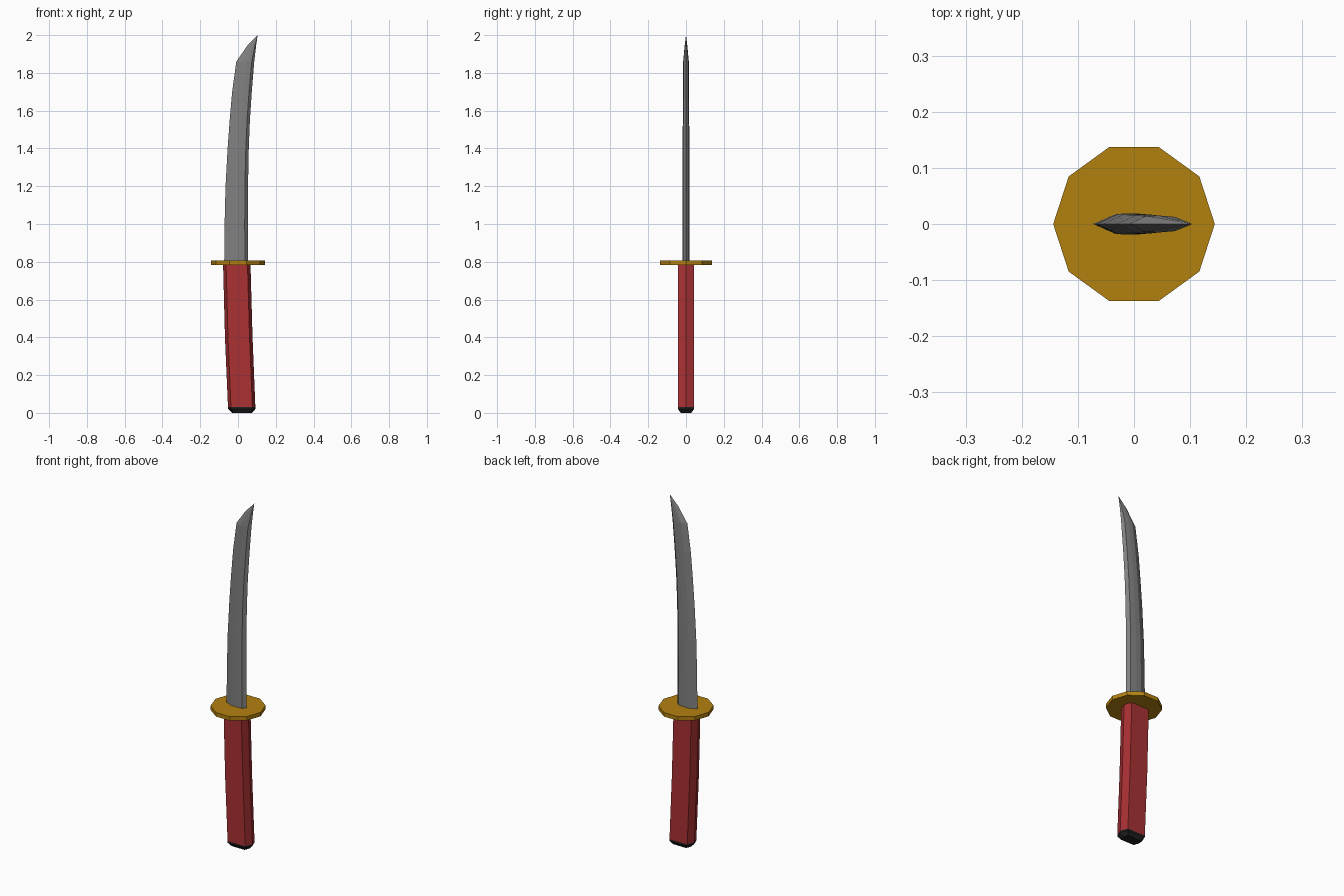
import bpy, bmesh, math

cube = bpy.data.objects.get("Cube")
if cube:
    bpy.data.objects.remove(cube, do_unlink=True)


def material(name, rgb):
    m = bpy.data.materials.new(name)
    m.use_nodes = True
    m.diffuse_color = (*rgb, 1)
    m.node_tree.nodes["Principled BSDF"].inputs["Base Color"].default_value = (*rgb, 1)
    return m


steel = material("steel grey", (0.22, 0.22, 0.22))
red = material("grip red", (0.40, 0.031, 0.034))
gold = material("guard gold", (0.45, 0.22, 0.005))
black = material("pommel black", (0.015, 0.015, 0.015))


def loft(name, shape, sections, mat, tip=None):
    """Skin a unit outline through sections of (z, left, right, half depth)."""
    bm = bmesh.new()
    rings = []
    for z, left, right, depth in sections:
        mid, half = (left + right) / 2, (right - left) / 2
        rings.append([bm.verts.new((mid + u * half, v * depth, z)) for u, v in shape])
    n = len(shape)
    for a, b in zip(rings, rings[1:]):
        for i in range(n):
            j = (i + 1) % n
            bm.faces.new((a[i], a[j], b[j], b[i]))
    bm.faces.new(rings[0][::-1])
    if tip:
        point = bm.verts.new(tip)
        for i in range(n):
            bm.faces.new((rings[-1][i], rings[-1][(i + 1) % n], point))
    else:
        bm.faces.new(rings[-1])
    bmesh.ops.recalc_face_normals(bm, faces=bm.faces)
    mesh = bpy.data.meshes.new(name)
    bm.to_mesh(mesh)
    bm.free()
    mesh.materials.append(mat)
    obj = bpy.data.objects.new(name, mesh)
    bpy.context.collection.objects.link(obj)
    return obj


def mirrored(half):
    """Close a front outline, listed left to right, with its copy at the back."""
    return half + [(u, -v) for u, v in half[-2:0:-1]]


# Curved blade: cutting edge on the left, narrow spine on the right
blade_shape = mirrored([(-1, 0), (-0.35, -0.95), (0.15, -1), (0.72, -0.85), (1, 0)])
blade = loft("blade", blade_shape, [
    (0.79, -0.073, 0.054, 0.019),
    (1.00, -0.071, 0.053, 0.019),
    (1.20, -0.066, 0.053, 0.019),
    (1.40, -0.055, 0.057, 0.018),
    (1.55, -0.044, 0.063, 0.017),
    (1.70, -0.031, 0.073, 0.016),
    (1.86, -0.009, 0.086, 0.015),
    (1.945, 0.050, 0.096, 0.007),
], steel, tip=(0.104, 0, 2.0))

# Slightly leaning grip with bevelled ends, and its tapered pommel
grip_shape = mirrored([(-1, 0), (-0.78, -1), (0.78, -1), (1, 0)])
loft("grip", grip_shape, [
    (0.03, -0.053, 0.092, 0.042),
    (0.40, -0.069, 0.077, 0.042),
    (0.79, -0.079, 0.066, 0.042),
], red)
loft("pommel", grip_shape, [
    (0.0, -0.032, 0.073, 0.028),
    (0.02, -0.052, 0.092, 0.042),
    (0.03, -0.053, 0.092, 0.042),
], black)

# Ten-sided guard plate
disc = [(math.cos(k * math.tau / 10), math.sin(k * math.tau / 10)) for k in range(10)]
loft("guard", disc, [(z, -0.144, 0.144, 0.144) for z in (0.783, 0.806)], gold)
